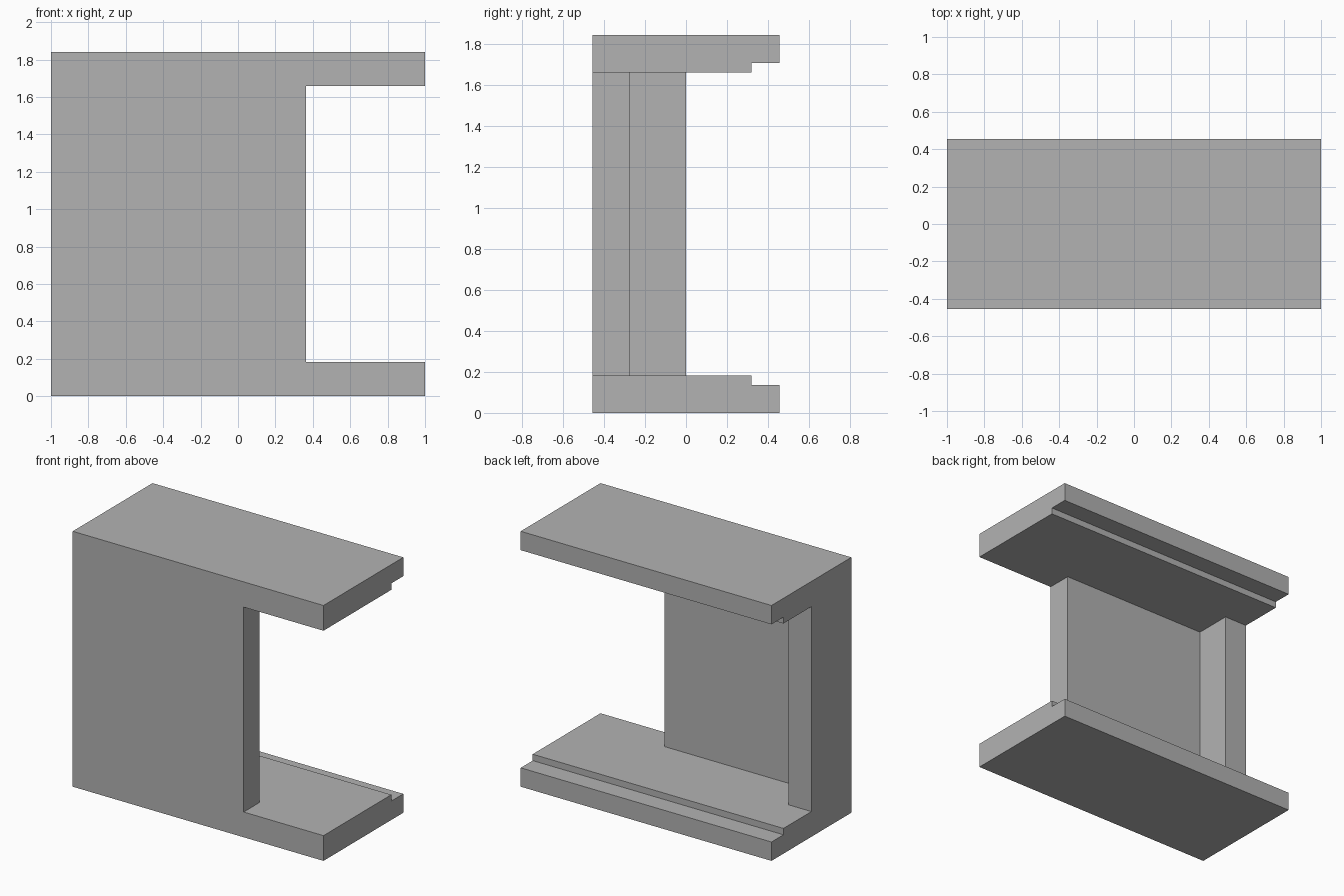
import bpy
import bmesh
from mathutils import Vector

cube = bpy.data.objects.get("Cube")
if cube:
    bpy.data.objects.remove(cube, do_unlink=True)

# Single flat colour
GREY = (0.448, 0.448, 0.448, 1.0)
mat = bpy.data.materials.new("plain grey")
mat.use_nodes = True
mat.diffuse_color = GREY
mat.node_tree.nodes["Principled BSDF"].inputs["Base Color"].default_value = GREY

# Main sizes
HALF_X, HALF_Y, HEIGHT = 1.0, 0.4545, 1.841
THICK = 0.182        # slab and wall thickness
STEP_Y = 0.318       # where the rear rebate starts
LIP = 0.136          # slab thickness at the rebate
WALL_END = 0.3636    # open end of the front wall


def extrude_profile(name, points, offset):
    """Extrude a closed outline into a solid with outward normals."""
    bm = bmesh.new()
    face = bm.faces.new([bm.verts.new(p) for p in points])
    result = bmesh.ops.extrude_face_region(bm, geom=[face], use_keep_orig=True)
    moved = [v for v in result["geom"] if isinstance(v, bmesh.types.BMVert)]
    bmesh.ops.translate(bm, verts=moved, vec=Vector(offset))
    bmesh.ops.recalc_face_normals(bm, faces=bm.faces[:])
    mesh = bpy.data.meshes.new(name)
    bm.to_mesh(mesh)
    bm.free()
    mesh.materials.append(mat)
    obj = bpy.data.objects.new(name, mesh)
    bpy.context.collection.objects.link(obj)
    return obj


# Bottom and top slabs: the same stepped section, mirrored in height
section = [(-HALF_Y, 0), (HALF_Y, 0), (HALF_Y, LIP),
           (STEP_Y, LIP), (STEP_Y, THICK), (-HALF_Y, THICK)]
for name, flip in (("bottom_slab", False), ("top_slab", True)):
    outline = [(-HALF_X, y, HEIGHT - z if flip else z) for y, z in section]
    extrude_profile(name, outline, (2 * HALF_X, 0, 0))

# Front wall with its short return along the right side
inner_x, inner_y = -HALF_X + THICK, -HALF_Y + THICK
footprint = [(-HALF_X, -HALF_Y), (WALL_END, -HALF_Y), (WALL_END, inner_y),
             (inner_x, inner_y), (inner_x, 0), (-HALF_X, 0)]
extrude_profile("front_wall", [(x, y, THICK) for x, y in footprint],
                (0, 0, HEIGHT - 2 * THICK))
